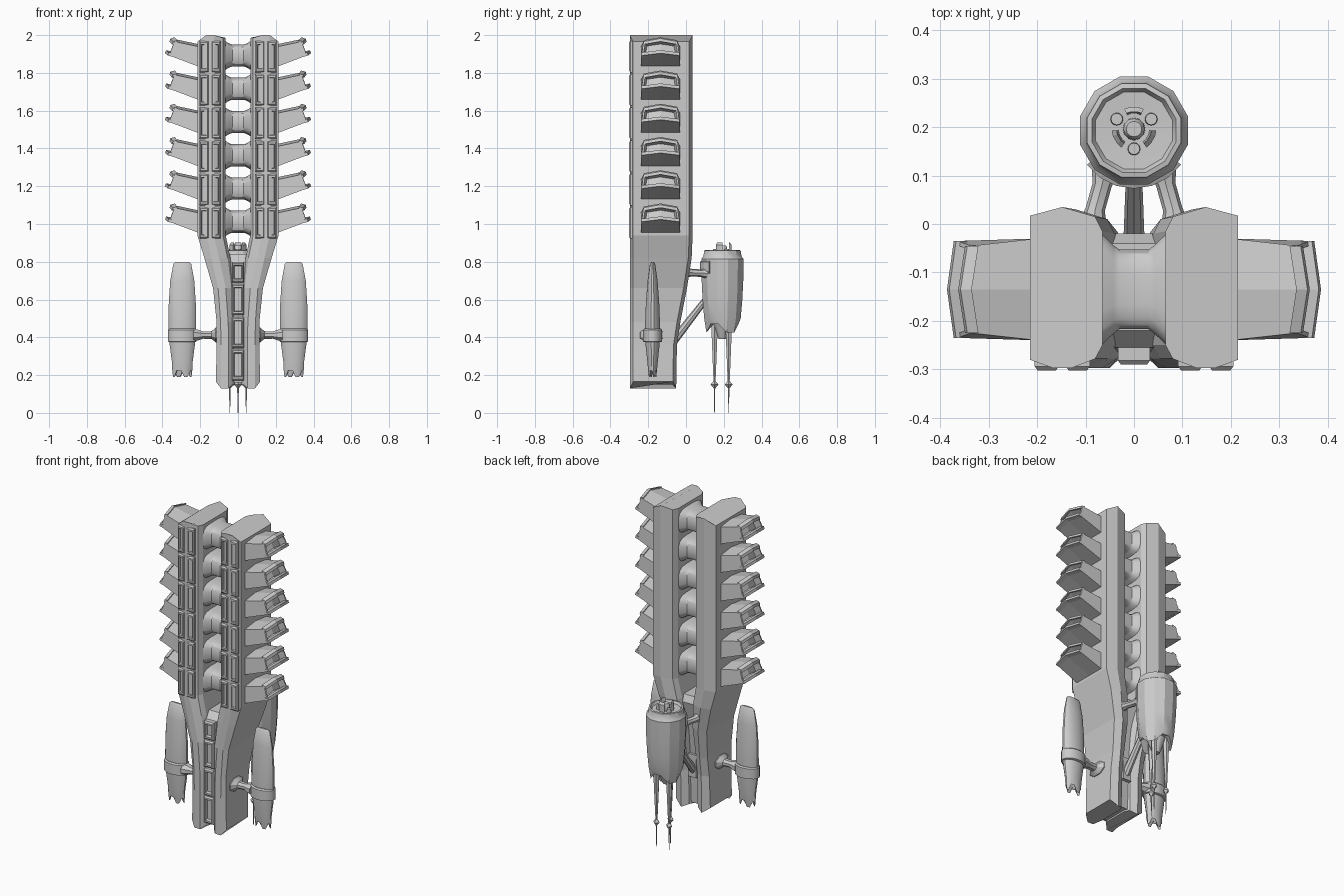
import bpy, bmesh
from math import sin, cos, pi
from mathutils import Vector

if "Cube" in bpy.data.objects:
    bpy.data.objects.remove(bpy.data.objects["Cube"])


def finish(name, bm, smooth=None):
    bmesh.ops.recalc_face_normals(bm, faces=bm.faces)
    me = bpy.data.meshes.new(name)
    bm.to_mesh(me)
    bm.free()
    ob = bpy.data.objects.new(name, me)
    bpy.context.collection.objects.link(ob)
    if smooth:
        bpy.ops.object.select_all(action='DESELECT')
        ob.select_set(True)
        bpy.context.view_layer.objects.active = ob
        bpy.ops.object.shade_smooth_by_angle(angle=smooth)
    return ob


def add_loft(bm, rings, cap=True):
    vs = [[bm.verts.new(p) for p in r] for r in rings]
    n = len(vs[0])
    for a, b in zip(vs, vs[1:]):
        for i in range(n):
            j = (i + 1) % n
            bm.faces.new((a[i], a[j], b[j], b[i]))
    if cap:
        bm.faces.new(vs[0])
        bm.faces.new(vs[-1])
    return vs


def loft(name, rings, smooth=None):
    bm = bmesh.new()
    add_loft(bm, rings)
    return finish(name, bm, smooth)


def ring(cx, cy, rx, ry, z, n=12, jag=0.0):
    return [(cx + rx * cos(2 * pi * (i + .5) / n), cy + ry * sin(2 * pi * (i + .5) / n),
             z + (jag if (i // 2) % 2 else 0)) for i in range(n)]


def tube(name, path, n=8, smooth=0.7):
    """path: list of (point, radius) along a straight line"""
    d = Vector(path[-1][0]) - Vector(path[0][0])
    q = d.to_track_quat('Z', 'Y')
    return loft(name, [[Vector(p) + q @ Vector((r * cos(2 * pi * i / n), r * sin(2 * pi * i / n), 0))
                        for i in range(n)] for p, r in path], smooth)


def slot_frame(name, cx, cz, w, h, y_front, y_back):
    """raised frame with a recessed slot facing -y"""
    def rect(a, b, y):
        return [(cx - a, y, cz - b), (cx + a, y, cz - b), (cx + a, y, cz + b), (cx - a, y, cz + b)]
    a, b = w / 2, h / 2
    return loft(name, [rect(a, b, y_back), rect(a, b, y_front + .008), rect(a - .006, b - .008, y_front),
                       rect(a - .012, b - .018, y_front), rect(a - .014, b - .022, y_front + .018)])


SEG = [1.892 - .176 * i for i in range(6)]

# twin main rails: z, inner x, middle x, outer x, back y
STATIONS = [(2.0, .08, .148, .215, .035), (.94, .08, .148, .215, .035), (.82, .055, .12, .178, .03),
            (.66, .035, .085, .132, .005), (.48, .032, .072, .113, -.03), (.36, .03, .07, .113, -.048),
            (.13, .03, .07, .117, -.052)]
for s in (-1, 1):
    rings = []
    for k, (z, xi, xm, xo, yb) in enumerate(STATIONS):
        di, do = {0: (-.015, -.035), len(STATIONS) - 1: (.02, .035)}.get(k, (0, 0))
        rings.append([(s * xi, -.278, z + di), (s * (xm - .02), -.297, z), (s * (xm + .02), -.297, z),
                      (s * xo, -.28, z + do), (s * xo, yb - .018, z + do), (s * xm, yb, z),
                      (s * xi, yb - .02, z + di), (s * (xi - .015), yb - .05, z + di),
                      (s * (xi - .015), -.25, z + di)])
    loft("main_rail", rings)

# hourglass bridges between the rails
for z0 in SEG:
    rings = []
    for x, hy, hz in ((-.1, .14, .088), (-.083, .132, .086), (-.042, .092, .062), (-.03, .083, .059),
                      (.03, .083, .059), (.042, .092, .062), (.083, .132, .086), (.1, .14, .088)):
        r = []
        for i in range(16):
            a = 2 * pi * (i + .5) / 16
            c, d = cos(a), sin(a)
            r.append((x, -.135 + hy * abs(c) ** .6 * (1 if c > 0 else -1),
                      z0 + hz * abs(d) ** .5 * (1 if d > 0 else -1)))
        rings.append(r)
    loft("rail_bridge", rings, 0.6)

# paired window slots on the rail fronts
for z0 in SEG:
    for s in (-1, 1):
        for x in (.116, .18):
            slot_frame("rail_slot", s * x, z0 - .006, .05, .166, -.302, -.27)

# side pods with recessed chevron mouths and lips
ROOT = [(-.24, -.062), (-.135, -.062), (-.03, -.062), (-.03, .045), (-.135, .058), (-.24, .045)]
TIP = [(.364, -.235, .0), (.378, -.135, .012), (.364, -.035, .0),
       (.336, -.045, .074), (.35, -.135, .09), (.336, -.225, .074)]
for z0 in SEG:
    for s in (-1, 1):
        bm = bmesh.new()
        tip = [(s * x, y, z0 + z) for x, y, z in TIP]
        vs = add_loft(bm, [[(s * .2, y, z0 + z) for y, z in ROOT], tip], cap=False)
        bm.faces.new(vs[0])
        t = vs[1]
        ends = [bm.faces.new((t[0], t[1], t[4], t[5])), bm.faces.new((t[1], t[2], t[3], t[4]))]
        bmesh.ops.recalc_face_normals(bm, faces=bm.faces)
        bmesh.ops.inset_region(bm, faces=ends, thickness=.013, depth=0)
        bmesh.ops.inset_region(bm, faces=ends, thickness=.003, depth=-.04)
        finish("side_pod", bm)
        for idx, dz in (((0, 1, 2), .016), ((5, 4, 3), -.016)):
            lip = []
            for i in idx:
                x, y, z = TIP[i]
                up = dz
                lip.append([(s * (x - .015), y, z0 + z - up * .4), (s * (x + .008), y, z0 + z),
                            (s * (x + .008 - up * .3), y, z0 + z + up),
                            (s * (x - .015 - up * .3), y, z0 + z + up * .7)])
            loft("side_pod_lip", lip)

# lower spine joining the rails, with its own slots
loft("lower_spine", [[(-w, yf, z), (w, yf, z), (w, yb, z), (-w, yb, z)] for z, w, yf, yb in
                     ((.16, .05, -.26, -.085), (.45, .05, -.262, -.075), (.7, .055, -.265, -.045),
                      (.8, .065, -.255, -.02), (.84, .07, -.22, -.04))])
for z, h in ((.745, .11), (.6, .165), (.425, .165), (.255, .165)):
    slot_frame("spine_slot", 0, z, .066, h, -.29, -.25)

# side engines: body, band, flared strut and root plate
PROFILE = [(.8, .035, .006), (.79, .048, .014), (.7, .065, .027), (.58, .073, .036), (.45, .074, .041),
           (.36, .068, .038), (.27, .056, .028), (.225, .054, .024)]
for s in (-1, 1):
    cx, cy = s * .295, -.177
    rings = [ring(cx, cy, rx, ry, z, 16) for z, rx, ry in PROFILE]
    rings += [ring(cx, cy, .05, .02, .19, 16, .04), ring(cx, cy, .042, .014, .2, 16, .04),
              ring(cx, cy, .038, .012, .27, 16)]
    loft("engine_body", rings, 0.6)
    loft("engine_band", [ring(cx, cy, rx, ry, z, 16) for z, rx, ry in
                         ((.375, .069, .045), (.378, .078, .052), (.44, .078, .052), (.447, .07, .045))], 0.6)
    st = [(.1, .07, .044), (.118, .065, .042), (.14, .028, .022), (.185, .026, .021), (.215, .04, .032),
          (.235, .045, .034)]
    loft("engine_strut", [[(s * x, -.182 + hy * cos(2 * pi * i / 8 + pi / 8), .412 + hz * sin(2 * pi * i / 8 + pi / 8))
                           for i in range(8)] for x, hy, hz in st], 0.5)

# rear pod: shell with jagged lower rim and recessed top
PY = .193
shell = [ring(0, PY, r, r, z) for r, z in ((.03, .845), (.082, .848), (.09, .862), (.1, .86), (.104, .83),
                                           (.115, .815), (.114, .7), (.109, .6))]
shell += [ring(0, PY, .1, .1, .5), ring(0, PY, .088, .088, .425, 12, .045), ring(0, PY, .075, .075, .44, 12, .045),
          ring(0, PY, .055, .055, .48), ring(0, PY, .02, .02, .39)]
loft("rear_pod", shell, 0.5)

# rear pod shoulder collar on the rail-facing side
loft("pod_collar", [[(r * cos(a), PY + r * sin(a), z) for r, z in ((.1, .81), (.12, .8), (.12, .75), (.1, .72))]
                    for a in [pi * (1.2 + .1 * i) for i in range(7)]])

# hub, round ports and claws on the pod top
tube("pod_hub", [((0, PY + .003, .83), .024), ((0, PY + .003, .875), .022), ((0, PY + .003, .885), .016)], 12)
for k in range(3):
    a = -pi / 2 + k * 2 * pi / 3
    c, d = cos(a), sin(a)
    tube("pod_port", [((.041 * c, PY + .003 + .041 * d, .83), .014), ((.041 * c, PY + .003 + .041 * d, .868), .012)], 12)
    b = a + pi / 3
    claw = []
    for t in (-.45, -.2, .2, .45):
        e = b + t
        claw.append([(r * cos(e), PY + .003 + r * sin(e), z) for r, z in
                     ((.045, .84), (.046, .89), (.036, .902), (.032, .84))])
    loft("pod_claw", claw)

    # hanging spikes with vanes
    x, y = .05 * c, PY + .008 + .05 * d
    tube("pod_spike", [((x, y, .52), .023), ((x, y, .42), .018), ((x, y, .2), .008), ((x, y, .15), .005),
                       ((x, y, 0), .0015)], 6)
    tube("spike_vane", [((x, y, .17), .004), ((x, y, .15), .021), ((x, y, .13), .004)], 4, None)

# struts holding the rear pod
for s in (-1, 1):
    tube("pod_upper_strut", [((s * .085, -.01, .745), .032), ((s * .08, .03, .742), .02),
                             ((s * .066, .08, .74), .02), ((s * .058, .12, .738), .03)])
tube("pod_lower_strut", [((0, -.09, .35), .024), ((0, .12, .62), .016)])
loft("strut_base", [[(-w, y, .33), (w, y, .33), (w, y, .47), (-w, y, .47)] for w, y in ((.04, -.1), (.028, -.058))])
